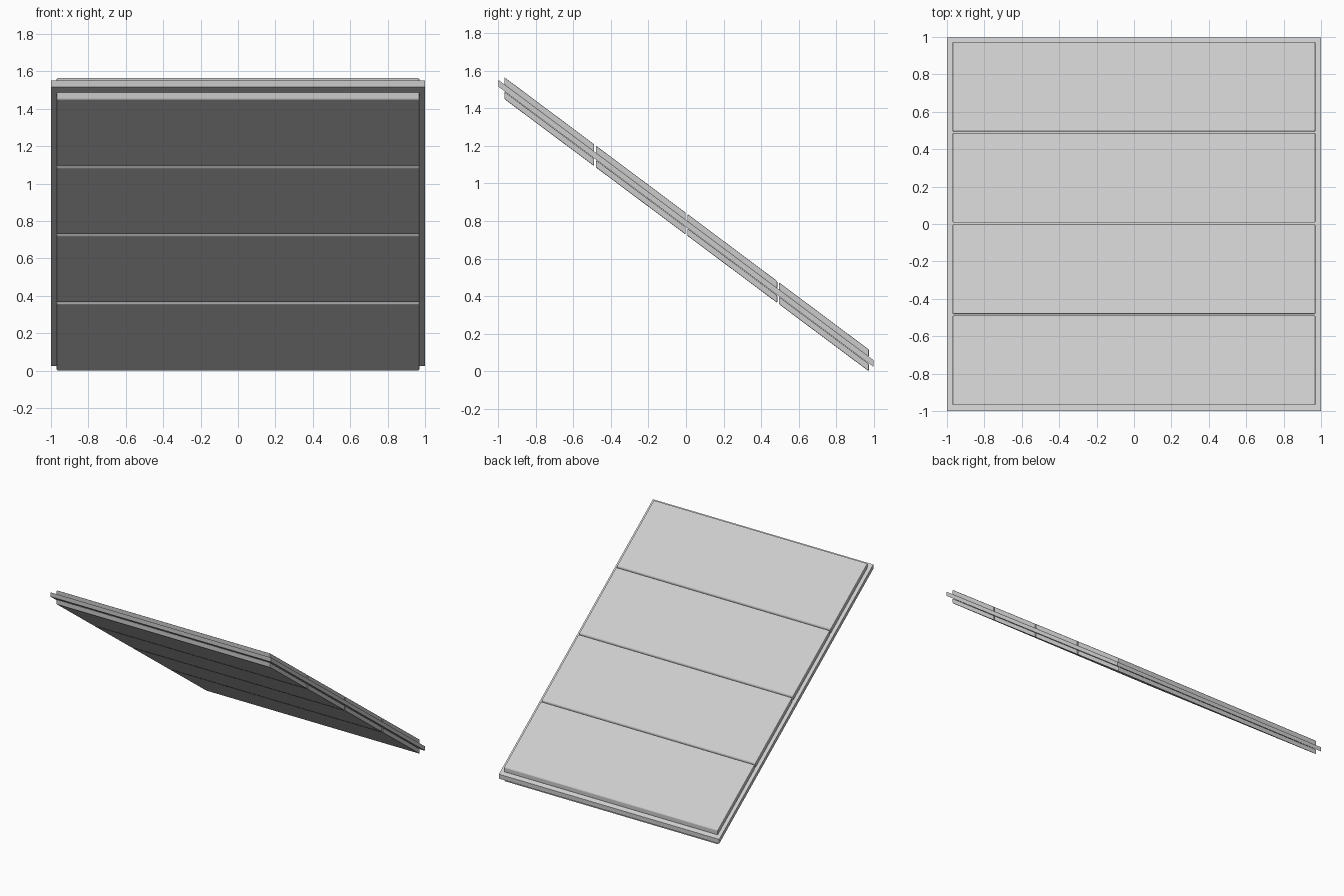
import bpy, bmesh
from mathutils import Matrix

if "Cube" in bpy.data.objects:
    bpy.data.objects.remove(bpy.data.objects["Cube"])

SLOPE = 0.747      # drop in z per unit of y
MID_Z = 0.785      # height of the slab centre line at y = 0
LAYER = 0.038      # vertical thickness of each layer


def sheared_board(name, width, y0, y1, zc, thick, bevel=0.0):
    """Flat board with vertical ends, sheared down towards the back."""
    bm = bmesh.new()
    bmesh.ops.create_cube(bm, size=1)
    bmesh.ops.scale(bm, vec=(width, y1 - y0, thick), verts=bm.verts)
    bmesh.ops.translate(bm, vec=(0, (y0 + y1) / 2, zc), verts=bm.verts)
    if bevel:
        bmesh.ops.bevel(bm, geom=bm.edges[:], offset=bevel, segments=2,
                        profile=0.5, affect='EDGES')
    shear = Matrix.Identity(4)
    shear[2][1] = -SLOPE
    bm.transform(shear)
    bmesh.ops.recalc_face_normals(bm, faces=bm.faces)
    mesh = bpy.data.meshes.new(name)
    bm.to_mesh(mesh)
    bm.free()
    obj = bpy.data.objects.new(name, mesh)
    bpy.context.collection.objects.link(obj)
    return obj


# wide core sheet that sticks out all round as a lip
sheared_board("core_sheet", 2.0, -1.0, 0.998, MID_Z + 0.002, 0.036)

# four planks above and four below the core
START, END, COUNT, GAP = -0.968, 0.974, 4, 0.009
step = (END - START + GAP) / COUNT
for side, label in ((1, "top_plank"), (-1, "bottom_plank")):
    for i in range(COUNT):
        y0 = START + i * step
        sheared_board(f"{label}_{i + 1}", 1.94, y0, y0 + step - GAP,
                      MID_Z + side * LAYER, LAYER + 0.002, 0.005)
